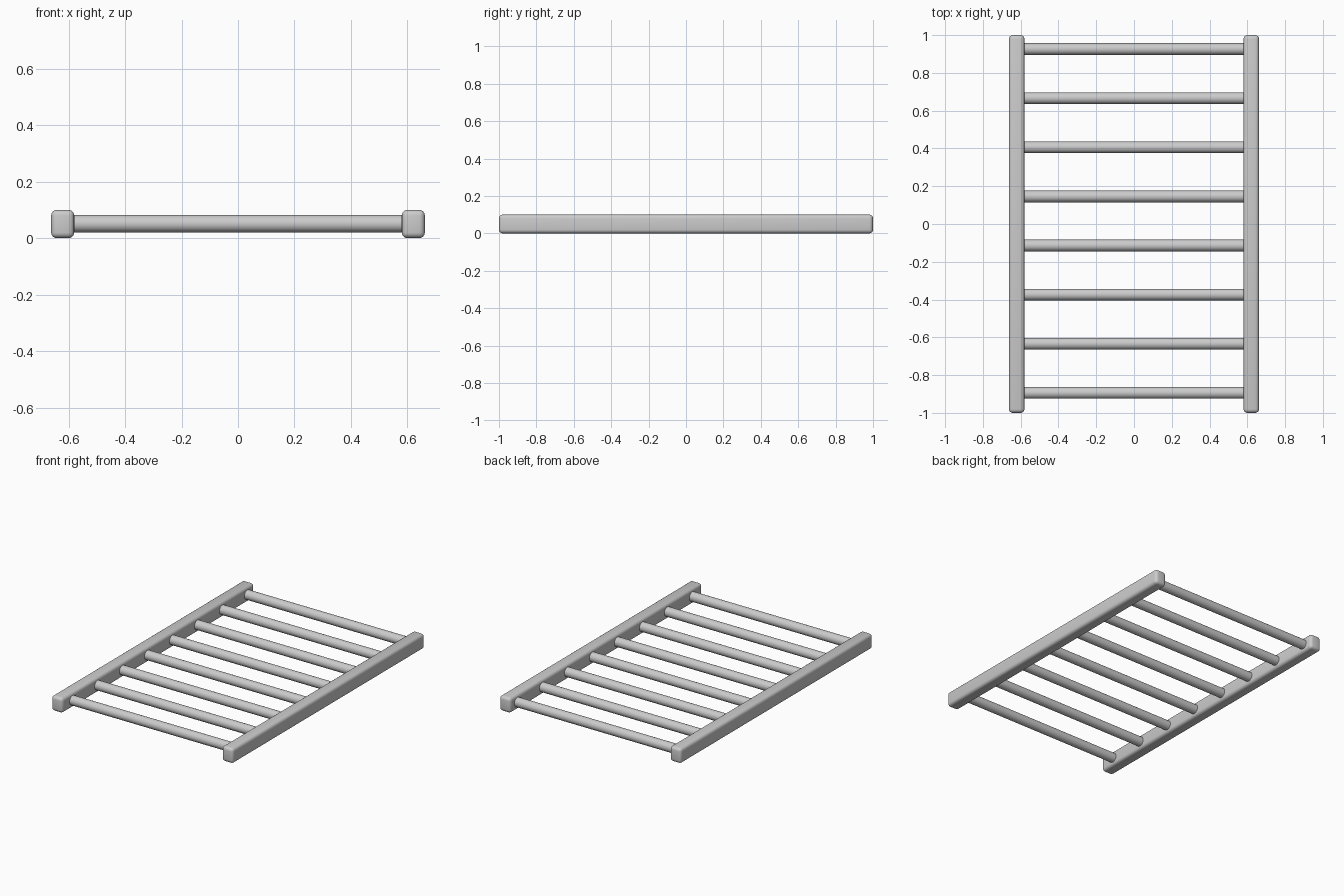
import bpy
import math

if "Cube" in bpy.data.objects:
    bpy.data.objects.remove(bpy.data.objects["Cube"])

RAIL_X, RAIL_W, RAIL_H = 0.621, 0.082, 0.10
RUNG_R, RUNG_COUNT, FIRST_Y, STEP = 0.031, 8, -0.894, 0.26


def smooth(obj):
    bpy.ops.object.select_all(action='DESELECT')
    obj.select_set(True)
    bpy.context.view_layer.objects.active = obj
    bpy.ops.object.shade_smooth_by_angle(angle=math.radians(35))


# Side rails: long bars with rounded edges
def rail(name, x):
    bpy.ops.mesh.primitive_cube_add(size=1, location=(x, 0, RAIL_H / 2))
    obj = bpy.context.object
    obj.name = name
    obj.scale = (RAIL_W, 2, RAIL_H)
    bpy.ops.object.transform_apply(location=False, rotation=False, scale=True)
    bevel = obj.modifiers.new("rounded_edges", 'BEVEL')
    bevel.width = 0.02
    bevel.segments = 4
    bpy.ops.object.modifier_apply(modifier=bevel.name)
    smooth(obj)


# Rungs: round bars whose ends sit inside the rails
def rung(index):
    bpy.ops.mesh.primitive_cylinder_add(
        vertices=32, radius=RUNG_R, depth=2 * RAIL_X - 0.04,
        location=(0, FIRST_Y + index * STEP, 0.051),
        rotation=(0, math.pi / 2, 0))
    obj = bpy.context.object
    obj.name = f"rung_{index + 1}"
    smooth(obj)


rail("left_rail", -RAIL_X)
rail("right_rail", RAIL_X)
for i in range(RUNG_COUNT):
    rung(i)
